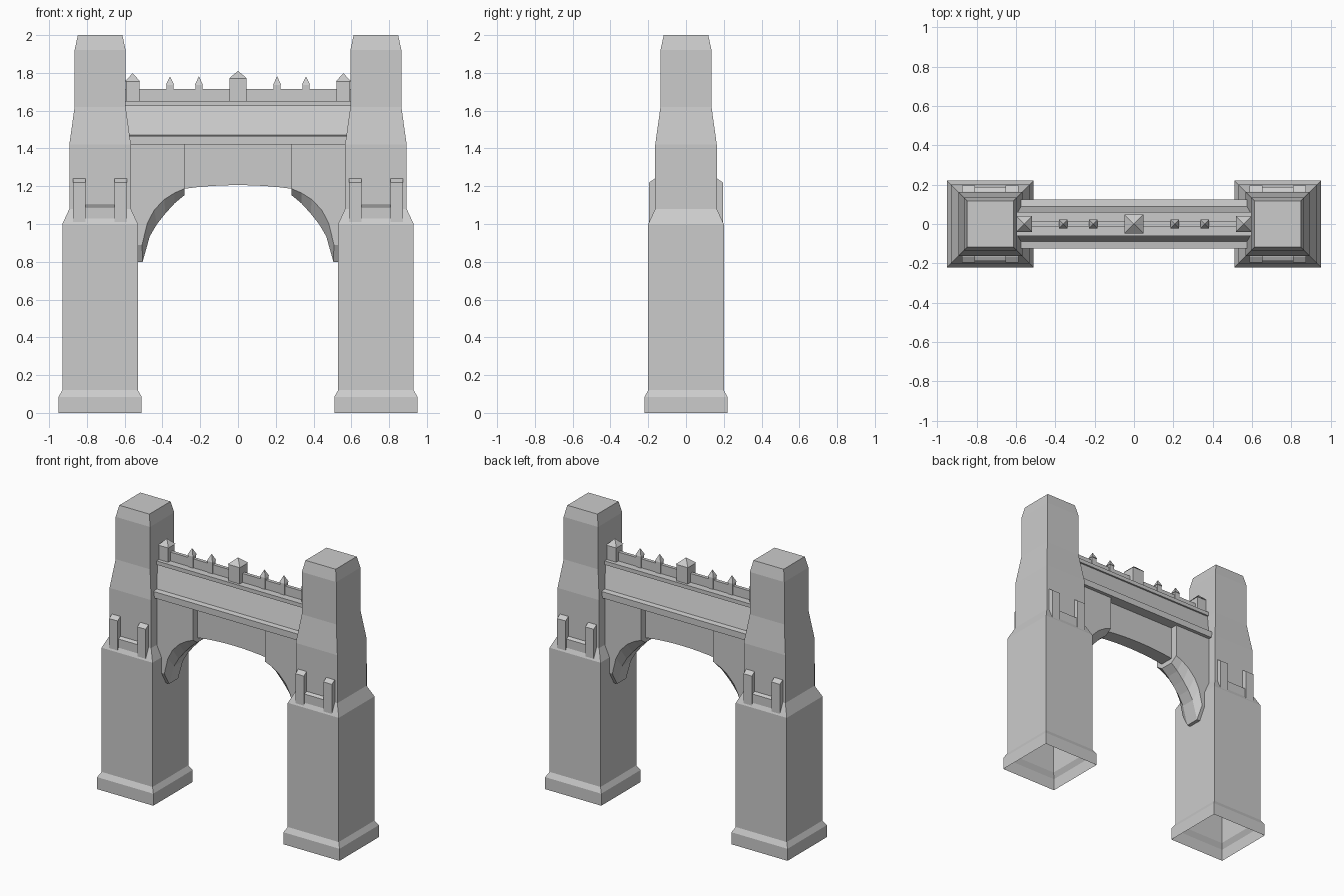
import bpy, bmesh

if "Cube" in bpy.data.objects:
    bpy.data.objects.remove(bpy.data.objects["Cube"])

stone = bpy.data.materials.new("grey_stone")
stone.use_nodes = True
stone.diffuse_color = (0.6, 0.6, 0.6, 1)
bsdf = stone.node_tree.nodes["Principled BSDF"]
bsdf.inputs["Base Color"].default_value = (0.6, 0.6, 0.6, 1)
bsdf.inputs["Roughness"].default_value = 0.9


def loft(name, rings, cap_start=True, cap_end=True):
    """Skin a list of equal-length closed rings of points."""
    bm = bmesh.new()
    loops = [[bm.verts.new(p) for p in ring] for ring in rings]
    n = len(loops[0])
    for a, b in zip(loops, loops[1:]):
        for i in range(n):
            j = (i + 1) % n
            bm.faces.new((a[i], a[j], b[j], b[i]))
    if cap_start:
        bm.faces.new(loops[0][::-1])
    if cap_end:
        bm.faces.new(loops[-1])
    bmesh.ops.recalc_face_normals(bm, faces=bm.faces)
    mesh = bpy.data.meshes.new(name)
    bm.to_mesh(mesh)
    bm.free()
    mesh.materials.append(stone)
    obj = bpy.data.objects.new(name, mesh)
    bpy.context.collection.objects.link(obj)
    return obj


def square(cx, hx, hy, z):
    return [(cx - hx, -hy, z), (cx + hx, -hy, z), (cx + hx, hy, z), (cx - hx, hy, z)]


def along_x(name, profile, x0, x1):
    """Extrude a (y, z) profile along x."""
    return loft(name, [[(x, y, z) for y, z in profile] for x in (x0, x1)])


def mirrored(half):
    """Complete a symmetric (y, z) profile."""
    return half + [(-y, z) for y, z in reversed(half)]


def pinnacle(name, x, half, shoulder, tip):
    loft(name, [square(x, half, half, 1.64), square(x, half, half, shoulder),
                square(x, half + 0.004, half + 0.004, shoulder),
                square(x, 0.001, 0.001, tip)])


TOWER_X = 0.73
TOWER = [(0.22, 0), (0.22, 0.085), (0.2, 0.12), (0.2, 1.0), (0.163, 1.08),
         (0.163, 1.42), (0.135, 1.62), (0.135, 1.92), (0.118, 2.0)]
POST = [(0.14, 1.0), (0.195, 1.0), (0.195, 1.22), (0.165, 1.24), (0.14, 1.24)]
RAIL = [(0.14, 1.0), (0.187, 1.0), (0.187, 1.09), (0.165, 1.1), (0.14, 1.1)]

# Arch curves: the spandrel's outer edge and its lower middle rib
EDGE = [(0.508, 0.89), (0.48, 1.005), (0.443, 1.075), (0.39, 1.13), (0.335, 1.165), (0.283, 1.187)]
RIB = [(0.505, 0.8), (0.467, 0.935), (0.43, 0.998), (0.385, 1.055), (0.335, 1.11), (0.283, 1.153)]

for side, s in (("left", 1), ("right", -1)):
    cx = s * TOWER_X
    # Hollow tower, open underneath
    loft(side + "_tower", [square(cx, h, h, z) for h, z in TOWER], cap_start=False)

    # Balcony posts and rail on the front and back of the tower
    for face, f in (("front", -1), ("back", 1)):
        post = [(f * y, z) for y, z in POST]
        rail = [(f * y, z) for y, z in RAIL]
        for end, e in (("outer", s), ("inner", -s)):
            along_x(f"{side}_{face}_{end}_post", post, cx + e * 0.077, cx + e * 0.143)
        along_x(f"{side}_{face}_rail", rail, cx - 0.08, cx + 0.08)

    # Thick spandrel with a chamfered underside
    rings = []
    for y, curve in ((-0.1, EDGE), (-0.05, RIB), (0.05, RIB), (0.1, EDGE)):
        outline = curve + [(0.283, 1.43), (0.585, 1.43), (0.585, 1.06),
                           (0.535, 0.99), (0.535, curve[0][1])]
        rings.append([(s * x, y, z) for x, z in outline])
    loft(side + "_spandrel", rings)

    # End and small pinnacles
    pinnacle(side + "_end_pinnacle", s * 0.558, 0.036, 1.755, 1.797)
    pinnacle(side + "_outer_pinnacle", s * 0.36, 0.018, 1.735, 1.78)
    pinnacle(side + "_inner_pinnacle", s * 0.207, 0.018, 1.735, 1.78)

pinnacle("centre_pinnacle", 0, 0.044, 1.77, 1.81)

# Thin wall over the crown of the arch
steps = 8
xs = [-0.29 + 0.58 * i / steps for i in range(steps + 1)]
crown = [(x, 1.206 - 0.019 * (x / 0.283) ** 2) for x in xs] + [(0.29, 1.43), (-0.29, 1.43)]
loft("arch_crown_wall", [[(x, y, z) for x, z in crown] for y in (-0.05, 0.05)])

# Bridge beam: lower ledge, sloping sides, upper ledge
along_x("bridge_beam", mirrored([(0.125, 1.42), (0.125, 1.465), (0.09, 1.47), (0.05, 1.625),
                                 (0.062, 1.625), (0.062, 1.652)]), -0.6, 0.6)

# Parapet along the top
along_x("parapet", mirrored([(0.012, 1.64), (0.012, 1.715)]), -0.6, 0.6)
